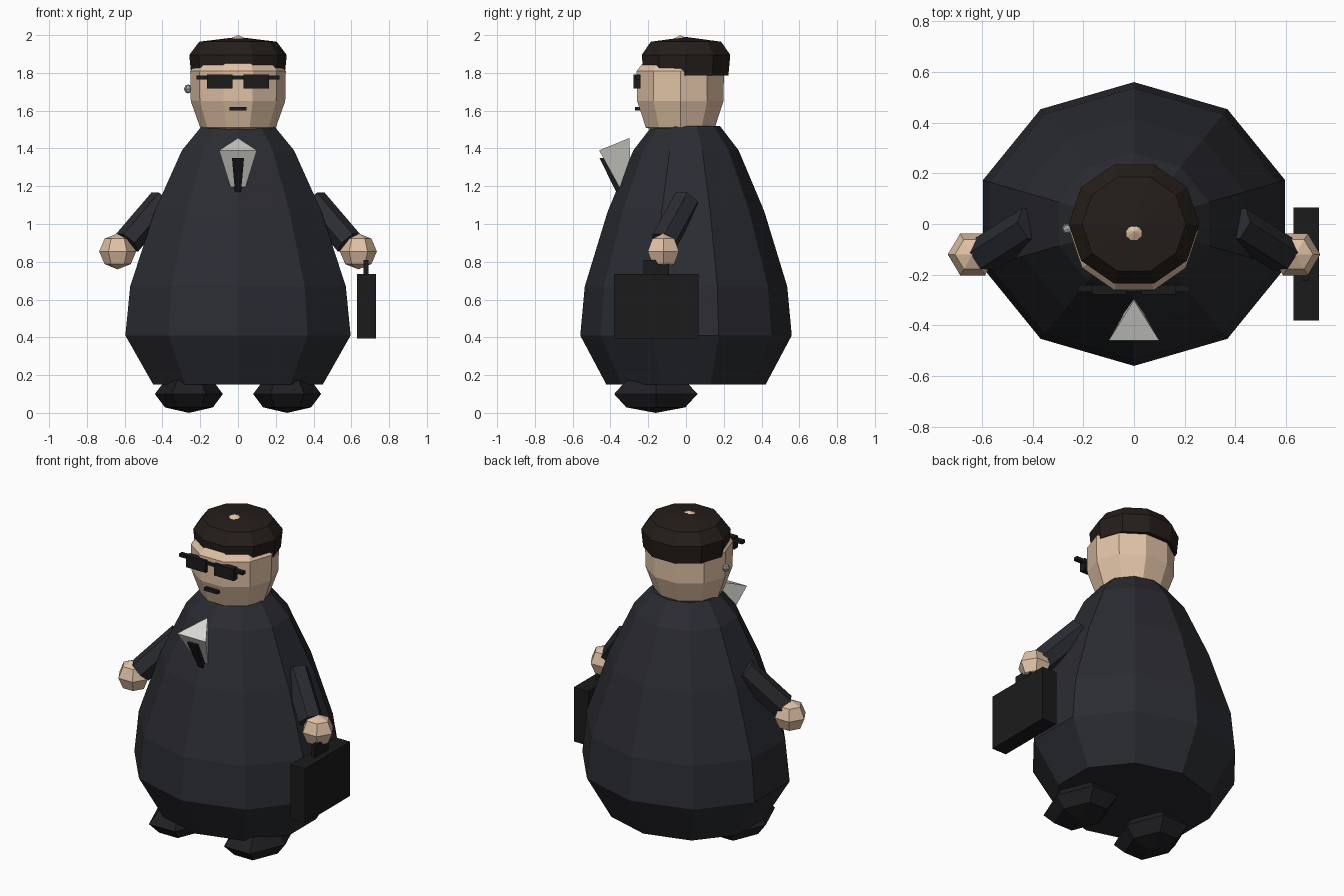
import bpy, bmesh
from math import sin, cos, pi, radians
from mathutils import Vector

if "Cube" in bpy.data.objects:
    bpy.data.objects.remove(bpy.data.objects["Cube"])


def material(name, rgb):
    m = bpy.data.materials.new(name)
    m.diffuse_color = (*rgb, 1)
    m.use_nodes = True
    m.node_tree.nodes["Principled BSDF"].inputs["Base Color"].default_value = m.diffuse_color
    return m


SUIT = material("suit_cloth", (0.024, 0.025, 0.031))
SKIN = material("skin", (0.75, 0.54, 0.38))
HAIR = material("hair_brown", (0.018, 0.013, 0.010))
BLACK = material("black", (0.011, 0.011, 0.011))
LEATHER = material("shoe_leather", (0.014, 0.014, 0.017))
WHITE = material("shirt_white", (0.72, 0.72, 0.68))
METAL = material("metal", (0.35, 0.36, 0.38))


def finish(name, bm, mat):
    bmesh.ops.remove_doubles(bm, verts=bm.verts, dist=1e-5)
    bmesh.ops.recalc_face_normals(bm, faces=bm.faces)
    me = bpy.data.meshes.new(name)
    bm.to_mesh(me)
    bm.free()
    me.materials.append(mat)
    ob = bpy.data.objects.new(name, me)
    bpy.context.collection.objects.link(ob)
    return ob


def loft(name, rings, mat):
    """Skin a stack of equal-length point rings and cap both ends."""
    bm = bmesh.new()
    rows = [[bm.verts.new(p) for p in ring] for ring in rings]
    n = len(rows[0])
    for a, b in zip(rows, rows[1:]):
        for i in range(n):
            j = (i + 1) % n
            bm.faces.new((a[i], a[j], b[j], b[i]))
    bm.faces.new(rows[0])
    bm.faces.new(rows[-1])
    bmesh.ops.dissolve_degenerate(bm, dist=1e-6, edges=bm.edges)
    return finish(name, bm, mat)


def lathe(name, profile, sides, mat, centre=(0, 0), squash=1.0, start=0):
    """Profile rows are (z, x radius); y radius is x radius * squash."""
    rings = []
    for z, r in profile:
        r = max(r, 1e-6)
        angs = [radians(start) + 2 * pi * i / sides for i in range(sides)]
        rings.append([(centre[0] + r * cos(a), centre[1] + r * squash * sin(a), z)
                      for a in angs])
    return loft(name, rings, mat)


def ball(name, c, rx, ry, rz, sides, bands, mat):
    prof = [(c[2] - rz * cos(pi * k / bands), rx * sin(pi * k / bands))
            for k in range(bands + 1)]
    return lathe(name, prof, sides, mat, c[:2], ry / rx)


def box(name, lo, hi, mat):
    (x0, y0, z0), (x1, y1, z1) = lo, hi
    return loft(name, [[(x0, y0, z), (x1, y0, z), (x1, y1, z), (x0, y1, z)]
                       for z in (z0, z1)], mat)


def tube(name, p, q, r, sides, mat):
    p, q = Vector(p), Vector(q)
    rot = (q - p).to_track_quat('Z', 'Y')
    circle = [rot @ Vector((r * cos(2 * pi * i / sides), r * sin(2 * pi * i / sides), 0))
              for i in range(sides)]
    return loft(name, [[e + c for c in circle] for e in (p, q)], mat)


# Coat body
lathe("coat_body", [(0.15, 0.472), (0.41, 0.627), (0.67, 0.60), (1.07, 0.463),
                    (1.39, 0.312), (1.52, 0.20)], 10, SUIT, squash=0.893, start=18)

# Head and hair cap, the crown just showing through
lathe("head", [(1.46, 0.0), (1.51, 0.20), (1.65, 0.25), (1.81, 0.253), (1.92, 0.16),
               (2.0, 0.0)], 10, SKIN, (0, -0.03), 0.96)
lathe("hair", [(1.785, 0.20), (1.785, 0.247), (1.895, 0.258), (1.965, 0.205),
               (1.99, 0.0)], 10, HAIR, squash=0.955)

# Face details
box("glasses_bar", (-0.22, -0.268, 1.765), (0.22, -0.24, 1.785), BLACK)
box("mouth", (-0.045, -0.27, 1.60), (0.045, -0.235, 1.62), BLACK)
ball("earpiece", (-0.264, -0.02, 1.715), 0.022, 0.022, 0.024, 6, 4, METAL)

# Shirt wedge and tie
loft("shirt_front", [[(0, -0.30, 1.455), (-0.10, -0.46, 1.39), (0.10, -0.46, 1.39)],
                     [(0, -0.29, 1.22), (-0.04, -0.353, 1.195), (0.04, -0.353, 1.195)]],
     WHITE)
loft("tie", [[(-w, f, z), (w, f, z), (w, b, z), (-w, b, z)]
             for w, f, b, z in ((0.032, -0.458, -0.42, 1.35), (0.016, -0.37, -0.335, 1.17))],
     BLACK)

# Paired parts
for side, s in (("left", -1), ("right", 1)):
    box("lens_" + side, (s * 0.0975 - 0.0675, -0.278, 1.718),
        (s * 0.0975 + 0.0675, -0.24, 1.792), BLACK)
    tube("arm_" + side, (s * 0.40, 0.0, 1.12), (s * 0.588, -0.12, 0.90), 0.075, 6, SUIT)
    ball("hand_" + side, (s * 0.637, -0.12, 0.855), 0.098, 0.095, 0.095, 6, 4, SKIN)
    ball("shoe_" + side, (s * 0.26, -0.16, 0.10), 0.18, 0.255, 0.10, 6, 4, LEATHER)

# Briefcase
box("briefcase", (0.63, -0.38, 0.395), (0.73, 0.065, 0.735), BLACK)
box("briefcase_handle", (0.665, -0.225, 0.73), (0.69, -0.09, 0.81), BLACK)
